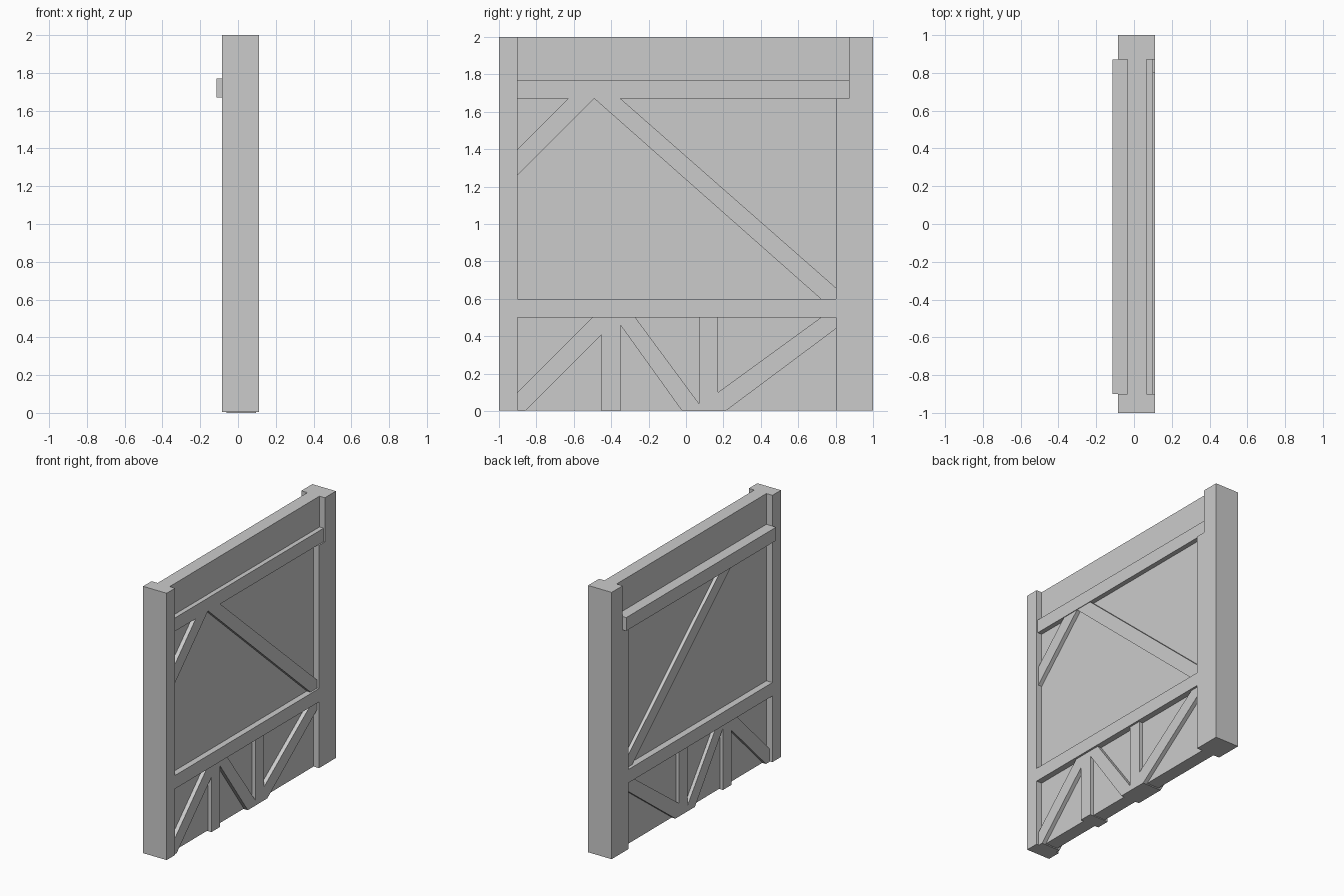
import bpy
import bmesh

cube = bpy.data.objects.get("Cube")
if cube:
    bpy.data.objects.remove(cube, do_unlink=True)

grey = bpy.data.materials.new("plain_grey")
grey.use_nodes = True
colour = (0.6, 0.6, 0.6, 1)
grey.diffuse_color = colour
grey.node_tree.nodes["Principled BSDF"].inputs["Base Color"].default_value = colour


def slab(name, outline, x0, x1):
    """Extrude a (y, z) outline from x0 to x1."""
    bm = bmesh.new()
    face = bm.faces.new([bm.verts.new((x0, y, z)) for y, z in outline])
    ext = bmesh.ops.extrude_face_region(bm, geom=[face])
    verts = [v for v in ext["geom"] if isinstance(v, bmesh.types.BMVert)]
    bmesh.ops.translate(bm, verts=verts, vec=(x1 - x0, 0, 0))
    bmesh.ops.recalc_face_normals(bm, faces=bm.faces)
    mesh = bpy.data.meshes.new(name)
    bm.to_mesh(mesh)
    bm.free()
    mesh.materials.append(grey)
    obj = bpy.data.objects.new(name, mesh)
    bpy.context.collection.objects.link(obj)
    return obj


def box(name, y0, y1, z0, z1, x0, x1):
    return slab(name, [(y0, z0), (y1, z0), (y1, z1), (y0, z1)], x0, x1)


BACK, FRONT = -0.085, 0.11          # outer faces of the frame
BRACE_BACK, BRACE_FRONT = -0.06, 0.095
BASE = 0.005

# Thin wall infill
box("wall_panel", -0.9, 0.87, BASE, 2, -0.035, 0.065)

# Posts, the rear one notched to seat the top rail
box("front_post", -1, -0.9, BASE, 2, BACK, FRONT)
slab("rear_post", [(0.8, BASE), (1, BASE), (1, 2), (0.87, 2), (0.87, 1.67), (0.8, 1.67)],
     BACK, FRONT)

# Horizontal rails
box("middle_rail", -0.9, 0.8, 0.5, 0.6, BACK, FRONT)
box("top_rail", -0.9, 0.87, 1.67, 1.77, -0.115, 0.1)

# Short uprights under the middle rail
for i, y in enumerate((-0.45, 0.07)):
    box(f"lower_upright_{i + 1}", y, y + 0.1, 0, 0.5, BRACE_BACK, BRACE_FRONT)

# Diagonal braces, cut to fit their bays
braces = {
    "lower_front_brace": [(-0.9, 0), (-0.86, 0), (-0.45, 0.41), (-0.45, 0.5), (-0.5, 0.5), (-0.9, 0.1)],
    "lower_middle_brace": [(-0.02, 0), (0.07, 0), (0.07, 0.04), (-0.27, 0.5), (-0.35, 0.5), (-0.35, 0.46)],
    "lower_rear_brace": [(0.17, 0), (0.21, 0), (0.8, 0.44), (0.8, 0.5), (0.72, 0.5), (0.17, 0.1)],
    "long_upper_brace": [(0.72, 0.6), (0.8, 0.6), (0.8, 0.66), (-0.35, 1.67), (-0.49, 1.67)],
}
for name, outline in braces.items():
    slab(name, outline, BRACE_BACK, BRACE_FRONT)

# Short corner brace, on one side only
slab("short_upper_brace", [(-0.9, 1.26), (-0.49, 1.67), (-0.63, 1.67), (-0.9, 1.4)],
     0.05, BRACE_FRONT)
